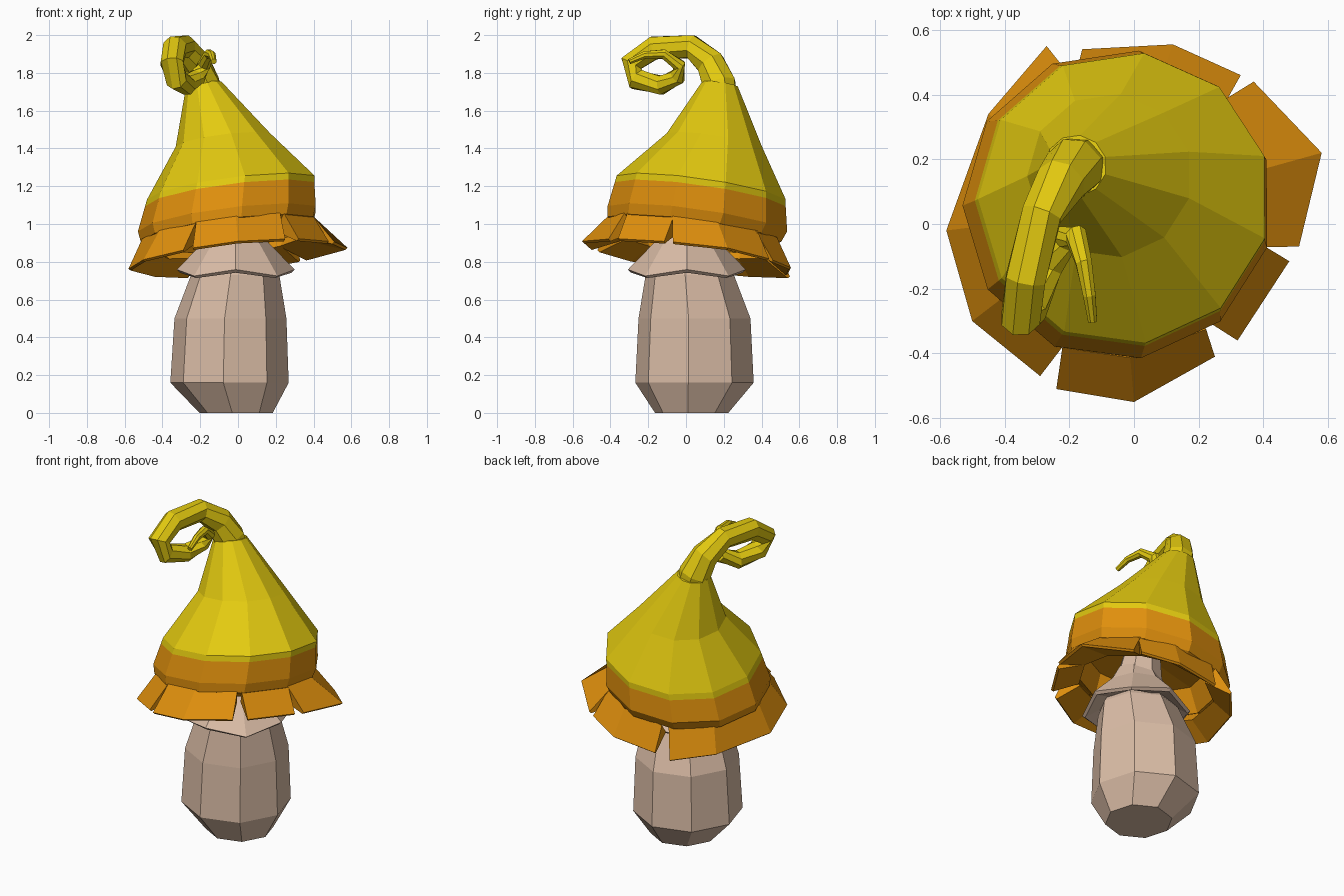
import bpy, bmesh, math
from mathutils import Vector, Matrix

if "Cube" in bpy.data.objects:
    bpy.data.objects.remove(bpy.data.objects["Cube"])

def material(name, rgb):
    m = bpy.data.materials.new(name)
    m.diffuse_color = (*rgb, 1)
    m.use_nodes = True
    m.node_tree.nodes["Principled BSDF"].inputs["Base Color"].default_value = m.diffuse_color
    return m

YELLOW = material("yellow cap", (0.77, 0.59, 0.005))
ORANGE = material("orange brim", (0.75, 0.28, 0.004))
CREAM = material("beige stem", (0.71, 0.51, 0.385))

def finish(name, bm, mats):
    bmesh.ops.recalc_face_normals(bm, faces=bm.faces)
    me = bpy.data.meshes.new(name)
    bm.to_mesh(me)
    bm.free()
    for m in mats:
        me.materials.append(m)
    ob = bpy.data.objects.new(name, me)
    bpy.context.collection.objects.link(ob)
    return ob

def loft(name, rings, mats, mat_rule=lambda i: 0):
    """Skin a list of closed point rings; mat_rule gives the slot of each band."""
    bm = bmesh.new()
    vs = [[bm.verts.new(p) for p in r] for r in rings]
    n = len(vs[0])
    for i in range(len(vs) - 1):
        for j in range(n):
            k = (j + 1) % n
            f = bm.faces.new((vs[i][j], vs[i][k], vs[i + 1][k], vs[i + 1][j]))
            f.material_index = mat_rule(i)
    bm.faces.new(vs[0]).material_index = mat_rule(0)
    bm.faces.new(vs[-1]).material_index = mat_rule(len(vs) - 2)
    return finish(name, bm, mats)

def ring(cx, cy, cz, r, n, start=0, tilt=0):
    """Flat or tilted polygon; the tilted ones are high at front right."""
    pts = []
    for j in range(n):
        a = math.radians(start) + math.tau * j / n
        x, y = r * math.cos(a), r * math.sin(a)
        pts.append(Vector((cx + x, cy + y, cz + tilt * (0.125 * x - 0.14 * y))))
    return pts

# Stem
loft("stem", [ring(x, y, z, r, 8, -6) for x, y, z, r in [
    (-0.01, 0.03, 0.0, 0.195), (-0.045, 0.045, 0.16, 0.315),
    (-0.04, 0.045, 0.5, 0.298), (-0.015, 0.02, 0.73, 0.235),
    (-0.015, 0.01, 0.86, 0.15), (-0.03, 0.03, 1.1, 0.11)]], [CREAM])

# Skirt around the stem, with a zigzag hem
def skirt_ring(z, r, wave=0):
    pts = ring(-0.012, 0.005, z, r, 8)
    for j, p in enumerate(pts):
        p.z += wave if j % 2 == 0 else -wave
    return pts

loft("stem_skirt", [skirt_ring(1.0, 0.12), skirt_ring(0.9, 0.175),
                    skirt_ring(0.742, 0.312, 0.017), skirt_ring(0.728, 0.295, 0.014),
                    skirt_ring(0.76, 0.215)], [CREAM])

# Cap: yellow cone, orange band and hollow orange underside
CAP = [(-0.18, 0.18, 1.74, 0.095), (-0.075, 0.15, 1.44, 0.255), (-0.03, 0.08, 1.185, 0.452),
       (-0.035, 0.075, 1.15, 0.457), (-0.05, 0.06, 1.02, 0.48), (-0.05, 0.045, 0.965, 0.465),
       (-0.05, 0.045, 0.92, 0.39), (-0.04, 0.05, 1.06, 0.34), (-0.03, 0.04, 1.1, 0.1)]
loft("cap", [ring(x, y, z, r, 11, -16, 1) for x, y, z, r in CAP],
     [YELLOW, ORANGE], lambda i: 0 if i < 3 else 1)

# Curled tip: a tapering helix in the side plane
CURL = [(-0.16, 0.18, 1.66, 0.09), (-0.185, 0.175, 1.74, 0.094), (-0.225, 0.13, 1.85, 0.08),
        (-0.285, 0.03, 1.938, 0.066), (-0.335, -0.17, 1.932, 0.066), (-0.35, -0.29, 1.85, 0.064),
        (-0.325, -0.26, 1.765, 0.06), (-0.27, -0.13, 1.735, 0.054), (-0.215, -0.045, 1.78, 0.046),
        (-0.18, -0.035, 1.84, 0.036), (-0.155, -0.12, 1.90, 0.027), (-0.138, -0.22, 1.895, 0.021),
        (-0.128, -0.3, 1.86, 0.015)]
pts = [Vector(c[:3]) for c in CURL]
tube = []
for i, p in enumerate(pts):
    t = (pts[min(i + 1, len(pts) - 1)] - pts[max(i - 1, 0)]).normalized()
    u = (Vector((1, 0, 0)) - t * t.x).normalized()
    v = t.cross(u)
    tube.append([p + CURL[i][3] * (u * math.cos(a) + v * math.sin(a))
                 for a in (math.tau * (j + 0.5) / 8 for j in range(8))])
loft("cap_curl", tube, [YELLOW])

# Brim flaps: wedges flaring from the band, given by their outer corners in
# anticlockwise order; the roots spread so that neighbours almost meet
FLAPS = {
    "right": [(0.51, -0.07), (0.58, 0.22), (0.37, 0.44)],
    "front_right": [(0.32, -0.36), (0.48, -0.115)],
    "front": [(-0.24, -0.51), (0.0, -0.55), (0.25, -0.41)],
    "left": [(-0.27, 0.55), (-0.45, 0.34), (-0.58, -0.02), (-0.50, -0.30), (-0.29, -0.47)],
    "back": [(0.33, 0.46), (0.12, 0.555), (-0.16, 0.54)],
}
CENTRE = Vector((-0.05, 0.045))

def on_plane(p, z):
    return Vector((p.x, p.y, z + 0.125 * p.x - 0.14 * p.y))

for name, outer in FLAPS.items():
    sections = []
    for i, q in enumerate(outer):
        q = Vector(q)
        spread = {0: -3, len(outer) - 1: 3}.get(i, 0)
        d = Matrix.Rotation(math.radians(spread), 2) @ (q - CENTRE).normalized()
        sections.append([on_plane(CENTRE + d * 0.46, 0.985), on_plane(q, 0.832),
                         on_plane(q - d * 0.012, 0.822), on_plane(CENTRE + d * 0.39, 0.9)])
    loft("brim_flap_" + name, sections, [ORANGE])
